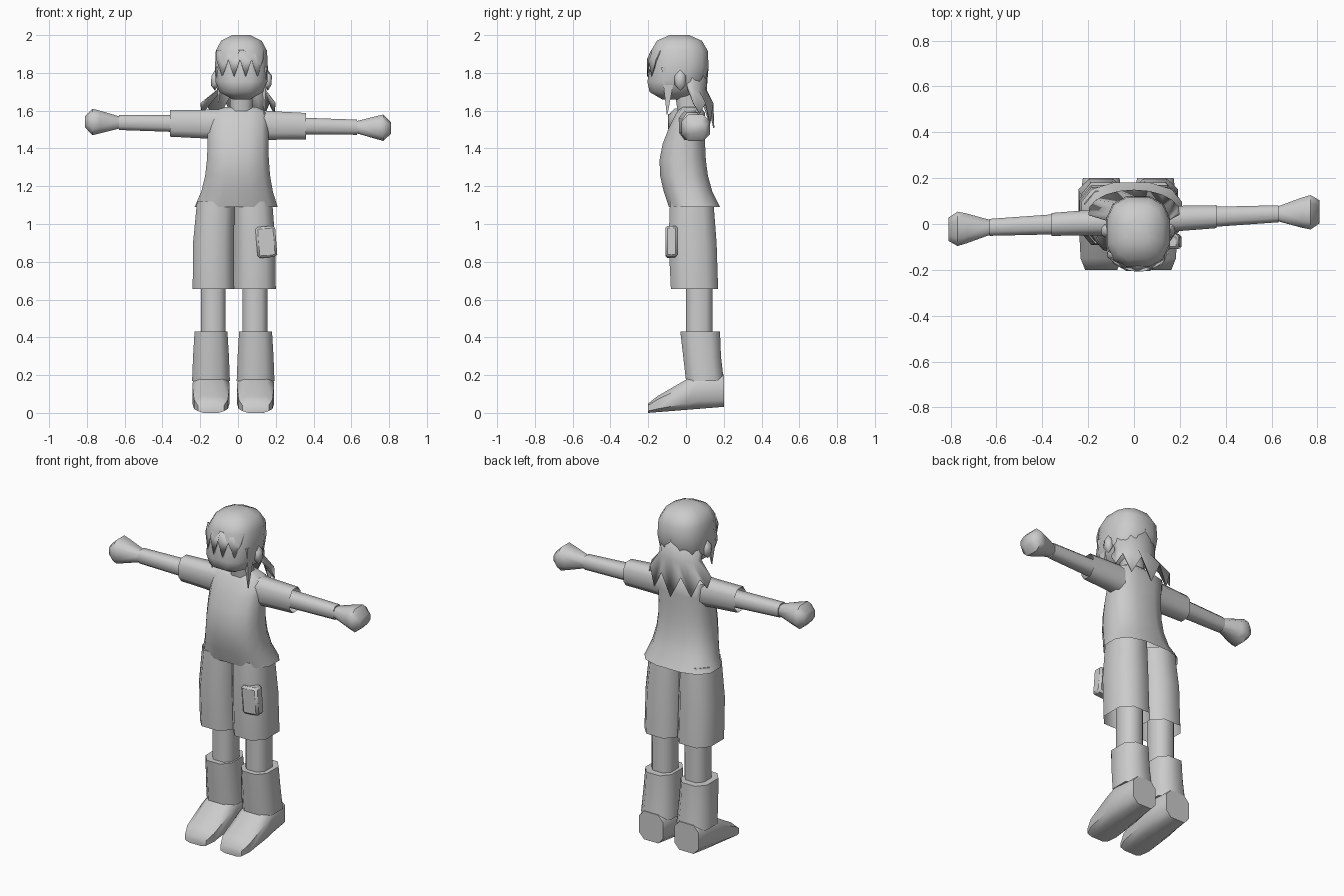
import bpy, bmesh
from math import sin, cos, pi, radians, copysign
from mathutils import Matrix, Vector

default_cube = bpy.data.objects.get("Cube")
if default_cube:
    bpy.data.objects.remove(default_cube, do_unlink=True)

grey = bpy.data.materials.new("plain grey")
grey.use_nodes = True
grey.diffuse_color = (0.6, 0.6, 0.6, 1)
grey.node_tree.nodes["Principled BSDF"].inputs["Base Color"].default_value = grey.diffuse_color


def finish(name, bm):
    """Turn the bmesh into a softly shaded object."""
    bmesh.ops.recalc_face_normals(bm, faces=bm.faces)
    mesh = bpy.data.meshes.new(name)
    bm.to_mesh(mesh)
    bm.free()
    mesh.materials.append(grey)
    part = bpy.data.objects.new(name, mesh)
    bpy.context.collection.objects.link(part)
    bpy.ops.object.select_all(action='DESELECT')
    part.select_set(True)
    bpy.context.view_layer.objects.active = part
    bpy.ops.object.shade_smooth_by_angle(angle=radians(55))
    return part


def bridge(bm, lower, upper, closed):
    """Join two rows of vertices with quads."""
    count = len(lower)
    for k in range(count if closed else count - 1):
        following = (k + 1) % count
        bm.faces.new((lower[k], lower[following], upper[following], upper[k]))


def loft(name, axis, sections, sides=8, squareness=0.75, open_start=False, open_end=False):
    """Skin boxy rounded sections, each a centre and two half sizes across the axis."""
    bm = bmesh.new()
    rows = []
    for centre, half_a, half_b in sections:
        row = []
        for k in range(sides):
            angle = 2 * pi * (k + 0.5) / sides
            a, b = (copysign(abs(f / cos(pi / sides)) ** squareness, f)
                    for f in (cos(angle), sin(angle)))
            a, b = a * half_a, b * half_b
            offset = {'X': (0, a, b), 'Y': (a, 0, b), 'Z': (a, b, 0)}[axis]
            row.append(bm.verts.new(Vector(centre) + Vector(offset)))
        rows.append(row)
    for lower, upper in zip(rows, rows[1:]):
        bridge(bm, lower, upper, closed=True)
    if not open_start:
        bm.faces.new(rows[0])
    if not open_end:
        bm.faces.new(rows[-1])
    return finish(name, bm)


def sheet(name, point_rows):
    """Thin sheet through rows of points."""
    bm = bmesh.new()
    rows = [[bm.verts.new(p) for p in points] for points in point_rows]
    for upper, lower in zip(rows, rows[1:]):
        bridge(bm, lower, upper, closed=False)
    part = finish(name, bm)
    part.modifiers.new("thickness", 'SOLIDIFY').thickness = 0.006


middle = 0.018  # the head sits slightly to the left


# Head: a squared egg whose lower half leans back to the chin
def head_section(u):
    fullness = (1 - u ** 4) ** 0.5
    y = -0.035 + 0.04 * min(u, 0)
    return (middle, y, 1.83 + 0.175 * u), 0.14 * fullness, 0.155 * fullness


loft("head", 'Z', [head_section(u) for u in (-0.97, -0.75, -0.43, 0, 0.5, 0.8, 0.97)], sides=12)
loft("neck", 'Z', [((middle, y, z), 0.06, 0.06) for y, z in ((0.02, 1.57), (0, 1.7))])

# Fringe: pointed sheet following the forehead
hairline, fringe_tips = [], []
points = 9
for k in range(points):
    x = -0.115 + 0.25 * k / (points - 1)
    y = -0.2 + 3.5 * (x - middle) ** 2
    hairline.append((x, y + 0.015, 1.92))
    fringe_tips.append((x, y - 0.008, 1.78 if k % 2 else 1.87))
sheet("fringe", [hairline, fringe_tips])

# Back hair: narrows at the nape, then flares into points over the shoulders
crown, nape, hair_tips = [], [], []
points = 11
for k in range(points):
    turn = radians(95) * (2 * k / (points - 1) - 1)
    s, c = sin(turn), cos(turn)
    crown.append((middle + 0.135 * s, 0.13 * c - 0.01, 1.84))
    nape.append((middle + 0.13 * s, 0.02 + 0.09 * c, 1.71))
    drop = 0.1 * c if k % 2 else -0.03
    hair_tips.append((0.2 * s, 0.05 + 0.1 * c, 1.61 - drop))
sheet("back_hair", [crown, nape, hair_tips])


# Shirt: flared open hem, rounded belly and a closed collar
def shirt_section(t):
    flare = (1 - t) ** 4
    front = -0.09 + 0.04 * t - 0.07 * sin(pi * t)
    back = 0.1 + 0.08 * flare
    return (-0.01 * flare, (front + back) / 2, 1.09 + 0.5 * t), 0.16 + 0.06 * flare, (back - front) / 2


steps = 6
shirt = [shirt_section(k / steps) for k in range(steps + 1)]
collar = ((middle, 0.025, 1.62), 0.08, 0.05)
loft("shirt", 'Z', shirt + [collar], sides=12, open_start=True)


# Arms: one slanting line carries the sleeves, forearms and hands of both sides
def arm_chain(side, *sections):
    chain = []
    for reach, half_y, half_z in sections:
        x = side * reach
        chain.append(((x, 0.015 + 0.047 * x, 1.525 - 0.02 * x), half_y, half_z))
    return chain


for side, label in ((-1, "right"), (1, "left")):
    loft(label + "_sleeve", 'X',
         arm_chain(side, (0.1, 0.06, 0.08), (0.2, 0.055, 0.075), (0.36, 0.05, 0.07)),
         open_end=True)
    loft(label + "_forearm", 'X', arm_chain(side, (0.3, 0.045, 0.045), (0.63, 0.037, 0.04)))
    loft(label + "_hand", 'X',
         arm_chain(side, (0.62, 0.03, 0.03), (0.73, 0.065, 0.06),
                   (0.77, 0.075, 0.07), (0.81, 0.05, 0.03)))

    # Ear and the long lock in front of it
    ear = bmesh.new()
    bmesh.ops.create_icosphere(ear, subdivisions=1, radius=1)
    bmesh.ops.scale(ear, verts=ear.verts, vec=(0.025, 0.035, 0.055))
    bmesh.ops.translate(ear, verts=ear.verts, vec=(middle + side * 0.14, -0.03, 1.76))
    finish(label + "_ear", ear)
    lock_x = middle + side * 0.12
    loft(label + "_lock", 'Z',
         [((lock_x, -0.1, 1.61 - side * 0.03), 0.002, 0.002),
          ((lock_x, -0.09, 1.83), 0.015, 0.04)], sides=4)

    # Shorts leg and bare leg
    leg_x = side * 0.11 - 0.02
    loft(label + "_shorts", 'Z',
         [((leg_x, 0.045, 0.655), 0.11, 0.125),
          ((leg_x, 0.035, 0.9), 0.108, 0.127),
          ((leg_x * 0.9, 0.03, 1.12), 0.1, 0.115)], open_start=True)
    loft(label + "_leg", 'Z', [((leg_x, 0.07, z), 0.065, 0.07) for z in (0.38, 0.75)])

    # Boot: straight cuff over a wedge foot that tips down to the toe
    boot_x = side * 0.118 - 0.025
    loft(label + "_boot_cuff", 'Z',
         [((boot_x, 0.1, 0.17), 0.1, 0.1),
          ((boot_x, 0.085, 0.3), 0.095, 0.1),
          ((boot_x, 0.075, 0.43), 0.087, 0.105)])
    foot = []
    for y, half_width, height in ((-0.2, 0.07, 0.05), (-0.15, 0.09, 0.085),
                                  (0, 0.098, 0.16), (0.08, 0.095, 0.2), (0.2, 0.08, 0.17)):
        sole = 0.08 * (y + 0.2)
        foot.append(((boot_x, y, sole + height / 2), half_width, height / 2))
    loft(label + "_foot", 'Y', foot, squareness=0.6)

# Pocket on the left thigh, tilted with the leg
pocket = bmesh.new()
bmesh.ops.create_cube(pocket, size=1)
bmesh.ops.scale(pocket, verts=pocket.verts, vec=(0.105, 0.065, 0.165))
bmesh.ops.rotate(pocket, verts=pocket.verts, matrix=Matrix.Rotation(-0.08, 3, 'Y'))
bmesh.ops.translate(pocket, verts=pocket.verts, vec=(0.15, -0.077, 0.905))
bevel = finish("pocket", pocket).modifiers.new("soft_edges", 'BEVEL')
bevel.width = 0.012
